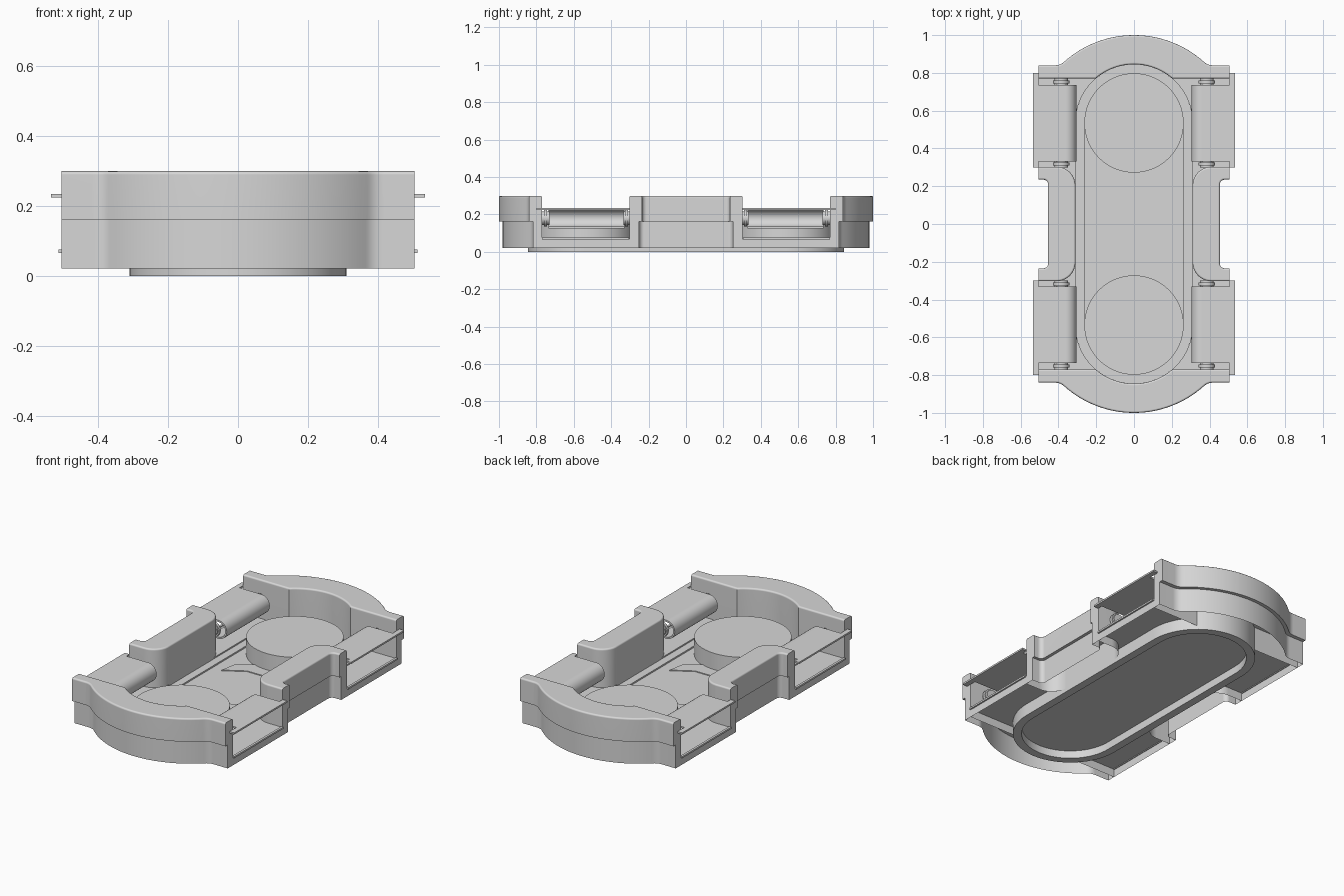
import bpy, bmesh, math
from math import sin, cos, pi, asin

cube = bpy.data.objects.get("Cube")
if cube:
    bpy.data.objects.remove(cube)

grey = bpy.data.materials.new("plain_grey")
grey.use_nodes = True
COLOUR = (0.68, 0.68, 0.68, 1)
grey.diffuse_color = COLOUR
grey.node_tree.nodes["Principled BSDF"].inputs["Base Color"].default_value = COLOUR

R_OUT, R_IN, CY = 0.31, 0.263, 0.535   # channel radii and end centre


def finish(name, bm):
    bmesh.ops.recalc_face_normals(bm, faces=bm.faces)
    me = bpy.data.meshes.new(name)
    bm.to_mesh(me)
    bm.free()
    me.materials.append(grey)
    for p in me.polygons:
        p.use_smooth = True
    me.set_sharp_from_angle(angle=math.radians(32))
    ob = bpy.data.objects.new(name, me)
    bpy.context.collection.objects.link(ob)
    ob.modifiers.new("even_shading", 'WEIGHTED_NORMAL').keep_sharp = True
    return ob


def arc(cx, cy, r, a0, a1, n=16):
    return [(cx + r * cos(a0 + (a1 - a0) * i / n), cy + r * sin(a0 + (a1 - a0) * i / n))
            for i in range(n + 1)]


def blend(p, q, r, n=6):
    """Curve from p to r that rounds off the corner q."""
    return [tuple((1 - t) ** 2 * a + 2 * t * (1 - t) * b + t * t * c for a, b, c in zip(p, q, r))
            for t in (i / n for i in range(n))]


def flip(pts, sx=1, sy=1):
    return [(x * sx, y * sy) for x, y in pts]


def prism(name, pts, z0, z1, bottom=True, top=True, bevel=0):
    """Extrude a plan outline upward, with optional caps and a rounded top edge."""
    bm = bmesh.new()
    base = bm.faces.new([bm.verts.new((x, y, z0)) for x, y in pts])
    ret = bmesh.ops.extrude_face_region(bm, geom=[base], use_keep_orig=True)
    lid = [f for f in ret["geom"] if isinstance(f, bmesh.types.BMFace)][0]
    bmesh.ops.translate(bm, verts=lid.verts[:], vec=(0, 0, z1 - z0))
    bmesh.ops.recalc_face_normals(bm, faces=bm.faces)
    drop = ([] if bottom else [base]) + ([] if top else [lid])
    if bevel:
        # The flat outer flange ends stay square
        rim = [e for e in lid.edges if min(abs(v.co.x) for v in e.verts) < 0.5]
        bmesh.ops.bevel(bm, geom=rim, offset=bevel, segments=3,
                        profile=0.5, affect='EDGES', clamp_overlap=True)
    if drop:
        bmesh.ops.delete(bm, geom=drop, context='FACES_ONLY')
    return finish(name, bm)


def box(name, x0, x1, y0, y1, z0, z1):
    return prism(name, [(x0, y0), (x1, y0), (x1, y1), (x0, y1)], z0, z1)


def stadium(r):
    return arc(0, CY, r, 0, pi, 32) + arc(0, -CY, r, pi, 2 * pi, 32)


def end_outline(r, flange_y):
    """Curved end wall that blends into a straight flange at each side."""
    cy, inner = 0.445, 0.77
    a = asin((flange_y - cy) / r)
    b = asin((inner - CY) / R_OUT)
    bow = arc(0, cy, r, a + 0.05, pi - a - 0.05, 32)
    corner = blend((r * cos(a) + 0.028, flange_y), (r * cos(a), flange_y), bow[0])
    side = [(0.505, inner), (0.505, flange_y)] + corner
    return side + bow + flip(side[::-1], -1) + arc(0, CY, R_OUT, pi - b, b, 24)


def side_outline(notch, outer):
    """Middle side wall: rounded inside, notched outside."""
    half = (arc(outer + 0.025, notch - 0.025, 0.025, pi, pi / 2, 5)
            + [(0.505, notch), (0.505, 0.303)]
            + arc(0.41, 0.203, 0.1, pi / 2, pi, 10))
    return half + flip(half[::-1], 1, -1)


# Curved ends: solid upper rim over a hollow lower skirt
for sy, where in ((-1, "front"), (1, "back")):
    prism(where + "_upper_rim", flip(end_outline(0.555, 0.84), 1, sy), 0.162, 0.3, bevel=0.01)
    prism(where + "_lower_skirt", flip(end_outline(0.535, 0.818), 1, sy), 0.022, 0.162,
          bottom=False, top=False)

# Middle side walls
for sx, side in ((1, "left"), (-1, "right")):
    prism(side + "_upper_wall", flip(side_outline(0.235, 0.455), sx), 0.162, 0.3, bevel=0.01)
    prism(side + "_lower_wall", flip(side_outline(0.25, 0.437), sx), 0.022, 0.162,
          bottom=False, top=False)


def roller_cover(name, sx, y0, y1):
    """Sleeve with a hooked section: long top plate, short lower return."""
    cx, cz, r, t, x_low = 0.36, 0.18, 0.055, 0.01, 0.41
    outer = [(0.535, cz + r)] + arc(cx, cz, r, pi / 2, 3 * pi / 2, 14) + [(x_low, cz - r)]
    inner = ([(x_low, cz - r + t)] + arc(cx, cz, r - t, 3 * pi / 2, pi / 2, 14)
             + [(0.535, cz + r - t)])
    bm = bmesh.new()
    face = bm.faces.new([bm.verts.new((x * sx, y0, z)) for x, z in outer + inner])
    ret = bmesh.ops.extrude_face_region(bm, geom=[face], use_keep_orig=True)
    moved = [v for v in ret["geom"] if isinstance(v, bmesh.types.BMVert)]
    bmesh.ops.translate(bm, verts=moved, vec=(0, y1 - y0, 0))
    finish(name, bm)


def pin(name, x, y0, y1, z, r):
    ob = prism(name, arc(0, 0, r, 0, 2 * pi * 19 / 20, 19), 0, y1 - y0)
    ob.rotation_euler = (-pi / 2, 0, 0)
    ob.location = (x, y0, z)


# Four side bays with floor, roller cover, lip and axle pins
limit = asin((0.77 - CY) / R_OUT)
bay = ([(0.505, 0.77), (0.505, 0.303)] + arc(0.41, 0.203, 0.1, pi / 2, pi, 10)
       + arc(0, CY, R_OUT, 0, limit, 10))
for sx, side in ((1, "left"), (-1, "right")):
    for sy, where in ((-1, "front"), (1, "back")):
        tag = where + "_" + side
        prism(tag + "_bay_floor", flip(bay, sx, sy), 0.022, 0.07, bottom=False)
        roller_cover(tag + "_roller_cover", sx, *sorted((0.33 * sy, 0.735 * sy)))
        box(tag + "_cover_lip", *sorted((0.505 * sx, 0.535 * sx)),
            *sorted((0.3 * sy, 0.8 * sy)), 0.225, 0.235)
        box(tag + "_floor_lip", *sorted((0.5 * sx, 0.514 * sx)),
            *sorted((0.305 * sy, 0.77 * sy)), 0.066, 0.076)
        for k, (a, b) in enumerate(((0.3, 0.335), (0.73, 0.772))):
            y0, y1 = sorted((a * sy, b * sy))
            mid = (y0 + y1) / 2
            pin(f"{tag}_axle_{k}", 0.385 * sx, y0, y1, 0.18, 0.036)
            pin(f"{tag}_axle_collar_{k}", 0.385 * sx, mid - 0.008, mid + 0.008, 0.18, 0.044)

# Channel ring around the sunken underside
bm = bmesh.new()
loops = [[bm.verts.new((x, y, z)) for x, y in stadium(r)]
         for r, z in ((R_OUT, 0), (R_OUT, 0.062), (R_IN, 0.062), (R_IN, 0))]
for i in range(4):
    a, b = loops[i], loops[(i + 1) % 4]
    for j in range(len(a)):
        k = (j + 1) % len(a)
        bm.faces.new((a[j], a[k], b[k], b[j]))
finish("channel_ring", bm)

# Channel floor, raised round pads and shallow blunt chevrons
prism("channel_floor", stadium(R_IN), 0.045, 0.053)
half = [(0.08, 0.2), (0.2, 0.13), (0.18, 0.24), (0.07, 0.3)]
chevron = half + flip(half[::-1], -1)
for sy, where in ((-1, "front"), (1, "back")):
    prism(where + "_round_pad", arc(0, CY * sy, R_IN, 0, 2 * pi * 63 / 64, 63), 0.05, 0.155)
    prism(where + "_chevron", flip(chevron, 1, sy), 0.052, 0.058)
